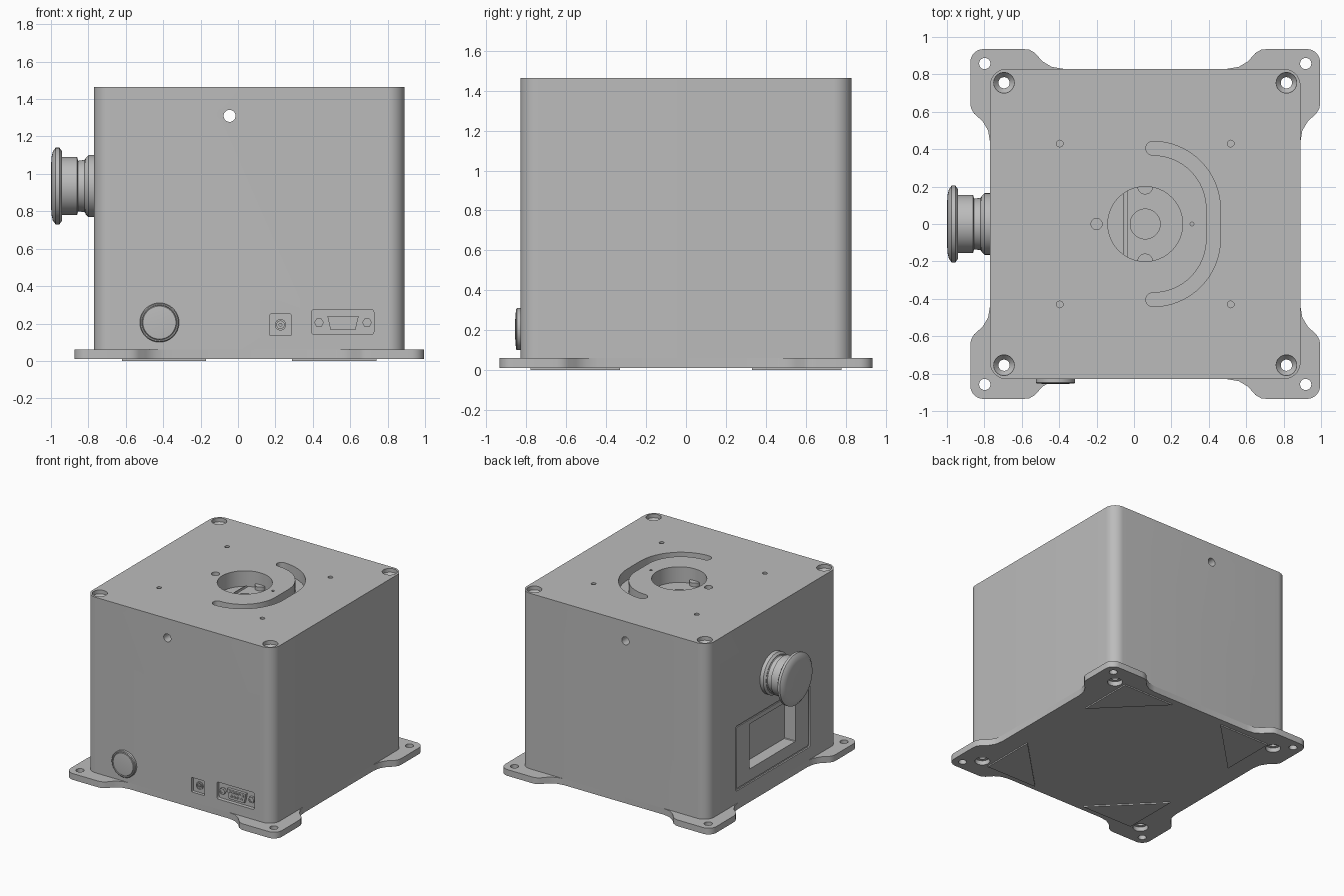
import bpy, bmesh
from math import cos, sin, pi

old = bpy.data.objects.get("Cube")
if old:
    bpy.data.objects.remove(old, do_unlink=True)

grey = bpy.data.materials.new("plain grey")
grey.use_nodes = True
COLOUR = (0.5, 0.5, 0.5, 1)
grey.diffuse_color = COLOUR
grey.node_tree.nodes["Principled BSDF"].inputs["Base Color"].default_value = COLOUR

CX, HALF, TOP, FRONT, SIDE = 0.06, 0.83, 1.465, -0.83, -0.77


def place(u, v, w, axis):
    return {"x": (w, u, v), "y": (u, w, v), "z": (u, v, w)}[axis]


def finish(name, bm):
    bmesh.ops.recalc_face_normals(bm, faces=bm.faces)
    mesh = bpy.data.meshes.new(name)
    bm.to_mesh(mesh)
    bm.free()
    mesh.materials.append(grey)
    ob = bpy.data.objects.new(name, mesh)
    bpy.context.scene.collection.objects.link(ob)
    return ob


def loft(name, rings, axis):
    """Join a list of (outline, height) rings into a closed solid."""
    bm = bmesh.new()
    loops = [[bm.verts.new(place(u, v, w, axis)) for u, v in pts] for pts, w in rings]
    n = len(loops[0])
    for a, b in zip(loops, loops[1:]):
        for i in range(n):
            bm.faces.new((a[i], a[(i + 1) % n], b[(i + 1) % n], b[i]))
    bm.faces.new(loops[0])
    bm.faces.new(loops[-1])
    return finish(name, bm)


def prism(name, pts, a, b, axis):
    return loft(name, [(pts, a), (pts, b)], axis)


def circle(u, v, r, n=32):
    return [(u + r * cos(2 * pi * i / n), v + r * sin(2 * pi * i / n)) for i in range(n)]


def lathe(name, centre, profile, axis, n=48):
    return loft(name, [(circle(*centre, r, n), h) for r, h in profile], axis)


def arc(u, v, r, a0, a1, n=8):
    return [(u + r * cos(a0 + (a1 - a0) * i / n), v + r * sin(a0 + (a1 - a0) * i / n))
            for i in range(n + 1)]


def rounded(u, v, hu, hv, r, n=6):
    pts = []
    for k, (su, sv) in enumerate(((1, 1), (-1, 1), (-1, -1), (1, -1))):
        pts += arc(u + su * (hu - r), v + sv * (hv - r), r, k * pi / 2, (k + 1) * pi / 2, n)
    return pts


def carve(ob, cutters):
    """Subtract every cutter, then drop the cutters."""
    for c in cutters:
        c.hide_render = True
        mod = ob.modifiers.new("cut", "BOOLEAN")
        mod.operation, mod.solver, mod.object = "DIFFERENCE", "EXACT", c
    deps = bpy.context.evaluated_depsgraph_get()
    mesh = bpy.data.meshes.new_from_object(ob.evaluated_get(deps))
    ob.modifiers.clear()
    ob.data = mesh
    for c in cutters:
        bpy.data.objects.remove(c, do_unlink=True)


corners = [(sx, sy) for sx in (-1, 1) for sy in (-1, 1)]

# Housing block
housing = prism("housing", rounded(CX, 0, HALF, HALF, 0.09, 12), 0.06, TOP, "z")
cuts = []

# Corner screw holes with countersunk tops
for sx, sy in corners:
    cuts.append(lathe("screw_cut", (CX + sx * 0.755, sy * 0.755),
                      [(0.03, 0), (0.03, TOP - 0.06), (0.055, TOP - 0.03), (0.055, TOP + 0.1)],
                      "z", 32))
    cuts.append(prism("tapped_cut", circle(CX + sx * 0.457, sy * 0.43, 0.018, 16),
                      TOP - 0.1, TOP + 0.1, "z"))

# Stepped central bore and small top holes
cuts.append(lathe("bore_cut", (CX, 0), [(0.08, 1.15), (0.08, 1.34), (0.2, 1.34), (0.2, 1.6)], "z", 64))
cuts.append(prism("top_hole_cut", circle(-0.2, 0, 0.03), TOP - 0.12, TOP + 0.1, "z"))
cuts.append(prism("pin_hole_cut", circle(0.31, 0, 0.01, 12), TOP - 0.05, TOP + 0.1, "z"))

# Curved cable slot wrapping round the bore
R, W, SX, SY = 0.325, 0.037, 0.1, 0.08
slot = arc(SX, -SY, R + W, -pi / 2, 0, 16) + arc(SX, SY, R + W, 0, pi / 2, 16)
slot += arc(SX, SY + R, W, pi / 2, 3 * pi / 2, 8)[1:-1]
slot += arc(SX, SY, R - W, pi / 2, 0, 16) + arc(SX, -SY, R - W, 0, -pi / 2, 16)
slot += arc(SX, -SY - R, W, pi / 2, 3 * pi / 2, 8)[1:-1]
cuts.append(prism("slot_cut", slot, TOP - 0.09, TOP + 0.1, "z"))

# Cross hole from front to back
cuts.append(prism("cross_hole_cut", circle(-0.045, 1.31, 0.032), -1, 1, "y"))

# Screen frame and window on the side
cuts.append(prism("frame_cut", rounded(0, 0.42, 0.47, 0.26, 0.015, 2), SIDE - 0.1, SIDE + 0.012, "x"))
cuts.append(prism("window_cut", rounded(0, 0.45, 0.29, 0.18, 0.005, 1), SIDE - 0.1, SIDE + 0.1, "x"))

# Connector pockets on the front
cuts.append(prism("power_cut", rounded(0.227, 0.193, 0.058, 0.058, 0.008, 2), FRONT - 0.1, FRONT + 0.025, "y"))
cuts.append(prism("serial_cut", rounded(0.56, 0.208, 0.166, 0.068, 0.015, 3), FRONT - 0.1, FRONT + 0.03, "y"))
carve(housing, cuts)
parts = [housing]

# Screen panel border
rim = prism("screen_border", rounded(0, 0.42, 0.455, 0.245, 0.01, 2), SIDE + 0.005, SIDE + 0.05, "x")
carve(rim, [prism("rim_cut", rounded(0, 0.45, 0.29, 0.18, 0.005, 1), SIDE - 0.1, SIDE + 0.2, "x")])
parts.append(rim)

# Base plate with four flared lugs
flare = [(0.83, 0.44), (0.84, 0.5), (0.87, 0.55), (0.915, 0.59), (0.932, 0.62), (0.935, 0.65)]
quarter = flare + arc(0.865, 0.865, 0.07, 0, pi / 2) + [(v, u) for u, v in reversed(flare)]
outline = []
for k in range(4):
    c, s = (1, 0, -1, 0)[k], (0, 1, 0, -1)[k]
    outline += [(CX + c * u - s * v, s * u + c * v) for u, v in quarter]
base = prism("base_plate", outline, 0.01, 0.06, "z")
cuts = []
for sx, sy in corners:
    cuts.append(prism("lug_cut", circle(CX + sx * 0.858, sy * 0.858, 0.03), -0.1, 0.2, "z"))
    cuts.append(lathe("base_screw_cut", (CX + sx * 0.755, sy * 0.755),
                      [(0.055, -0.1), (0.055, 0.045), (0.03, 0.045), (0.03, 0.2)], "z", 32))
carve(base, cuts)
parts.append(base)

# Thin triangular feet
for i, (sx, sy) in enumerate(corners):
    tri = [(CX + sx * u, sy * v) for u, v in ((0.68, 0.78), (0.23, 0.78), (0.68, 0.33))]
    foot = prism(f"foot_pad_{i + 1}", tri, 0, 0.012, "z")
    carve(foot, [prism("foot_cut", circle(CX + sx * 0.755, sy * 0.755, 0.055), -0.1, 0.1, "z")])
    parts.append(foot)

# Mushroom stop button
parts.append(lathe("stop_button", (0, 0.935), [
    (0.165, SIDE + 0.02), (0.165, -0.8), (0.14, -0.82), (0.135, -0.855), (0.155, -0.86),
    (0.155, -0.94), (0.185, -0.94), (0.205, -0.955), (0.205, -0.975), (0.185, -0.99),
    (0.15, -0.998), (0.06, -1.0)], "x", 64))
parts.append(lathe("stop_button_collar", (0, 0.935),
                   [(0.165, SIDE + 0.02), (0.165, -0.8), (0.15, -0.815)], "x", 64))

# Round front button
parts.append(lathe("front_button", (-0.42, 0.205), [
    (0.105, FRONT + 0.02), (0.105, -0.848), (0.1, -0.853), (0.094, -0.853),
    (0.092, -0.848), (0.088, -0.853), (0.05, -0.856)], "y"))

# Power jack
parts.append(lathe("power_jack", (0.227, 0.193), [
    (0.03, FRONT + 0.04), (0.03, -0.815), (0.02, -0.815), (0.02, -0.806), (0.01, -0.806),
    (0.01, -0.818)], "y", 24))

# Serial connector shell, pin sockets and hex standoffs
shell = [(0.478, 0.24), (0.495, 0.164), (0.628, 0.164), (0.645, 0.24)]
parts.append(prism("serial_shell", shell, FRONT + 0.04, FRONT + 0.008, "y"))
for row, (count, z) in enumerate(((5, 0.22), (4, 0.188))):
    for i in range(count):
        x = 0.5615 + (i - (count - 1) / 2) * 0.028
        parts.append(lathe(f"serial_pin_{row}_{i}", (x, z),
                           [(0.011, FRONT + 0.02), (0.011, FRONT + 0.003), (0.005, FRONT + 0.003),
                            (0.005, FRONT + 0.007)], "y", 12))
for i, x in enumerate((0.433, 0.69)):
    parts.append(lathe(f"standoff_{i}", (x, 0.205),
                       [(0.026, FRONT + 0.04), (0.026, FRONT + 0.008), (0.014, FRONT + 0.008),
                        (0.014, FRONT + 0.014)], "y", 6))

# Retaining screws inside the bore
for i, s in enumerate((-1, 1)):
    parts.append(prism(f"bore_screw_{i}", circle(CX, s * 0.2, 0.042, 24), 1.3, 1.37, "z"))

# Smooth shading with crisp edges
for ob in parts:
    bpy.ops.object.select_all(action="DESELECT")
    ob.select_set(True)
    bpy.context.view_layer.objects.active = ob
    bpy.ops.object.shade_smooth_by_angle(angle=pi / 6)
